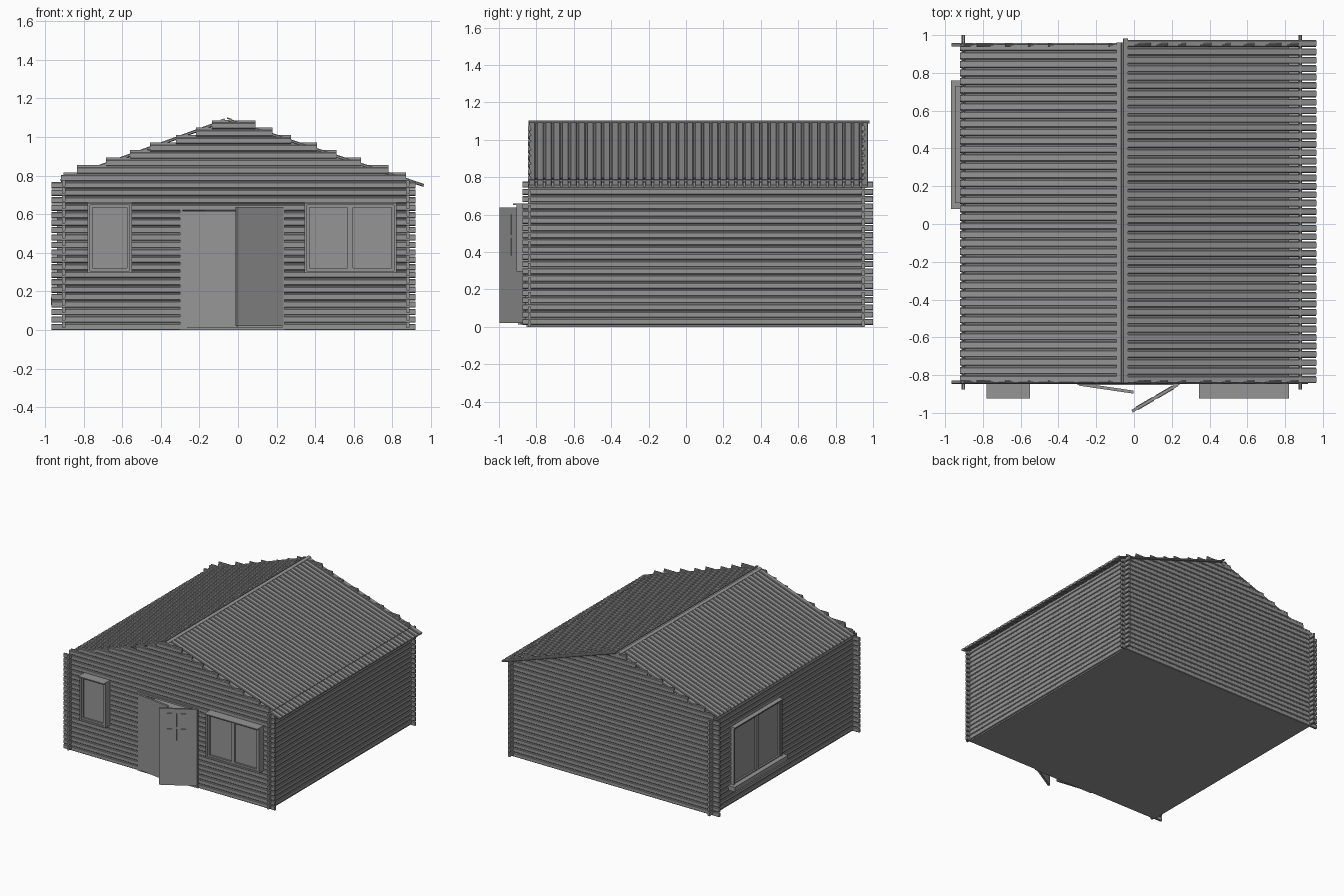
import bpy
import bmesh
import math
from mathutils import Matrix, Vector

cube = bpy.data.objects.get("Cube")
if cube:
    bpy.data.objects.remove(cube, do_unlink=True)

grey = bpy.data.materials.new("plain grey")
grey.use_nodes = True
grey.diffuse_color = (0.3, 0.3, 0.3, 1)
grey.node_tree.nodes["Principled BSDF"].inputs["Base Color"].default_value = (0.3, 0.3, 0.3, 1)

PITCH = 0.0386     # height of one wall board
THICK = 0.018
ROWS = 20
FRONT_Y, BACK_Y, LEFT_X, RIGHT_X = -0.837, 0.948, 0.88, -0.903


def box(bm, lo, hi, m=Matrix.Identity(4)):
    lo, hi = Vector(lo), Vector(hi)
    place = Matrix.Translation((lo + hi) / 2) @ Matrix.Diagonal((*(hi - lo), 1))
    return bmesh.ops.create_cube(bm, size=1, matrix=m @ place)["verts"]


def board(bm, lo, hi, m=Matrix.Identity(4), chamfer=0.004):
    """Box with its long edges chamfered; the length runs along local x."""
    verts = box(bm, lo, hi, m)
    along = (m.to_3x3() @ Vector((1, 0, 0))).normalized()
    edges = {e for v in verts for e in v.link_edges}
    long_edges = [e for e in edges
                  if abs((e.verts[0].co - e.verts[1].co).normalized().dot(along)) > 0.99]
    bmesh.ops.bevel(bm, geom=long_edges, offset=chamfer, segments=1,
                    affect='EDGES', profile=0.5)


def finish(bm, name):
    bmesh.ops.recalc_face_normals(bm, faces=bm.faces[:])
    mesh = bpy.data.meshes.new(name)
    bm.to_mesh(mesh)
    bm.free()
    mesh.materials.append(grey)
    obj = bpy.data.objects.new(name, mesh)
    bpy.context.collection.objects.link(obj)
    return obj


def frame(origin, along, out):
    """Local axes: along the wall, outward, up."""
    m = Matrix((along, out, (0, 0, 1))).transposed().to_4x4()
    m.translation = origin
    return m


def spans(a, b, z, holes):
    """Parts of the run a..b left free by the openings at height z."""
    parts, start = [], a
    for h0, h1, z0, z1 in sorted(holes):
        if z0 < z < z1:
            parts.append((start, h0))
            start = h1
    return parts + [(start, b)]


def wall(name, m, rows, inner, holes=()):
    bm = bmesh.new()
    for z, a, b in rows:
        mid = z + PITCH / 2
        for s, e in spans(a, b, mid, holes):
            board(bm, (s, -THICK / 2, z), (e, THICK / 2, z + PITCH - 0.006), m)
        # thin tongue that closes the gap above the board
        for s, e in spans(max(a, inner[0]), min(b, inner[1]), mid, holes):
            box(bm, (s, -0.003, z + 0.01), (e, 0.003, z + PITCH + 0.006), m)
    finish(bm, name)


# Walls: crossed boards, with stepped gables at front and back
front_m = frame((0, FRONT_Y, 0), (1, 0, 0), (0, -1, 0))
back_m = frame((0, BACK_Y, 0), (1, 0, 0), (0, 1, 0))
left_m = frame((LEFT_X, 0, 0), (0, 1, 0), (1, 0, 0))
right_m = frame((RIGHT_X, 0, 0), (0, 1, 0), (-1, 0, 0))

SMALL = (-0.78, -0.55, 0.295, 0.66)
WIDE = (0.345, 0.82, 0.295, 0.66)
DOOR = (-0.3, 0.24, -0.01, 0.635)
SIDE = (0.11, 0.73, 0.15, 0.63)

gable_ends = [(-0.917, 0.87), (-0.834, 0.78), (-0.684, 0.637), (-0.56, 0.51),
              (-0.456, 0.41), (-0.32, 0.275), (-0.218, 0.18), (-0.135, 0.09)]
gable_rows = [(i * PITCH, -0.965, 0.92) for i in range(ROWS)]
gable_rows += [((ROWS + i) * PITCH, a, b) for i, (a, b) in enumerate(gable_ends)]
side_rows = [(i * PITCH + 0.01, -0.875, 1.0) for i in range(ROWS)]
across, deep = (RIGHT_X, LEFT_X), (FRONT_Y, BACK_Y)

wall("front_wall", front_m, gable_rows, across, (SMALL, WIDE, DOOR))
wall("back_wall", back_m, gable_rows, across)
wall("left_wall", left_m, side_rows, deep)
wall("right_wall", right_m, side_rows, deep, (SIDE,))

# Floor
bm = bmesh.new()
box(bm, (RIGHT_X, FRONT_Y, 0), (LEFT_X, BACK_Y, 0.012))
finish(bm, "floor")


# Roof: boards running down each slope over a thin closing sheet
def roof(name, top, eave, y0, y1, sheet_end):
    top, eave = Vector(top), Vector(eave)
    run = eave - top
    along = run.normalized()
    up = Vector((-along.z, 0, along.x))
    if up.z < 0:
        up = -up
    m = Matrix((along, (0, 1, 0), up)).transposed().to_4x4()
    m.translation = top
    count = round((y1 - y0) / 0.0445)
    step = (y1 - y0) / count
    bm = bmesh.new()
    for i in range(count):
        y = y0 + i * step
        board(bm, (0, y, -0.016), (run.length, y + step - 0.008, 0), m)
    box(bm, (0, y0 + 0.01, -0.012), (run.length * sheet_end, y1 - 0.012, -0.007), m)
    # ridge strip on this side
    box(bm, (-0.012, y0, -0.004), (0.012, y1, 0.003), m)
    finish(bm, name)


roof("left_roof", (-0.045, 0, 1.095), (0.965, 0, 0.757), -0.842, 0.982, 0.86)
roof("right_roof", (-0.08, 0, 1.09), (-0.922, 0, 0.782), -0.84, 0.962, 0.97)
bm = bmesh.new()
box(bm, (-0.078, -0.838, 1.06), (-0.047, 0.96, 1.088))
finish(bm, "ridge_beam")


# Windows: projecting frame, sashes, glass and ledges
def window(name, m, opening, out, panes, top_ledge, sill):
    a, b, z0, z1 = opening
    bm = bmesh.new()
    w = 0.012
    for lo, hi in (((a, z0), (a + w, z1)), ((b - w, z0), (b, z1)),
                   ((a, z0), (b, z0 + w)), ((a, z1 - w), (b, z1))):
        box(bm, (lo[0], -0.015, lo[1]), (hi[0], out, hi[1]), m)
    width = (b - a - 2 * w) / panes
    for i in range(panes):
        s = a + w + i * width
        e, r = s + width, 0.014
        for lo, hi in (((s, z0 + w), (s + r, z1 - w)), ((e - r, z0 + w), (e, z1 - w)),
                       ((s, z0 + w), (e, z0 + w + r)), ((s, z1 - w - r), (e, z1 - w))):
            box(bm, (lo[0], out - 0.035, lo[1]), (hi[0], out - 0.008, hi[1]), m)
    box(bm, (a + w, out - 0.028, z0 + w), (b - w, out - 0.022, z1 - w), m)
    if top_ledge:
        box(bm, (a, 0, z1 - 0.008), (b, top_ledge, z1), m)
    if sill:
        box(bm, (a - 0.03, 0, z0 - 0.02), (b + 0.03, sill, z0 + 0.018), m)
    finish(bm, name)


window("small_front_window", front_m, SMALL, 0.068, 1, 0.088, 0)
window("wide_front_window", front_m, WIDE, 0.068, 2, 0.088, 0)
window("side_window", right_m, SIDE, 0.035, 2, 0.045, 0.065)

# Door frame
bm = bmesh.new()
a, b, _, z1 = DOOR
for lo, hi in (((a, 0), (a + 0.012, z1)), ((b - 0.012, 0), (b, z1)),
               ((a, z1 - 0.014), (b, z1)), ((a, 0), (b, 0.012))):
    box(bm, (lo[0], -0.015, lo[1]), (hi[0], 0.015, hi[1]), front_m)
finish(bm, "door_frame")


# Open door leaves, hinged at the frame
def leaf(name, hinge, tip, z0, z1, panels):
    hinge, tip = Vector((*hinge, 0)), Vector((*tip, 0))
    along = (tip - hinge).normalized()
    m = frame(hinge, along, (-along.y, along.x, 0))
    length = (tip - hinge).length
    bm = bmesh.new()
    box(bm, (0, -0.008, z0), (length, 0.008, z1), m)
    if panels:
        for s, e in ((0.03, 0.13), (length - 0.13, length - 0.03)):
            for p0, p1 in ((0.49, 0.6), (0.38, 0.475)):
                box(bm, (s, -0.011, p0), (e, 0.011, p1), m)
    finish(bm, name)


leaf("right_door_leaf", (-0.29, -0.848), (-0.003, -0.89), 0.012, 0.618, False)
leaf("left_door_leaf", (0.232, -0.85), (-0.01, -0.991), 0.02, 0.637, True)
